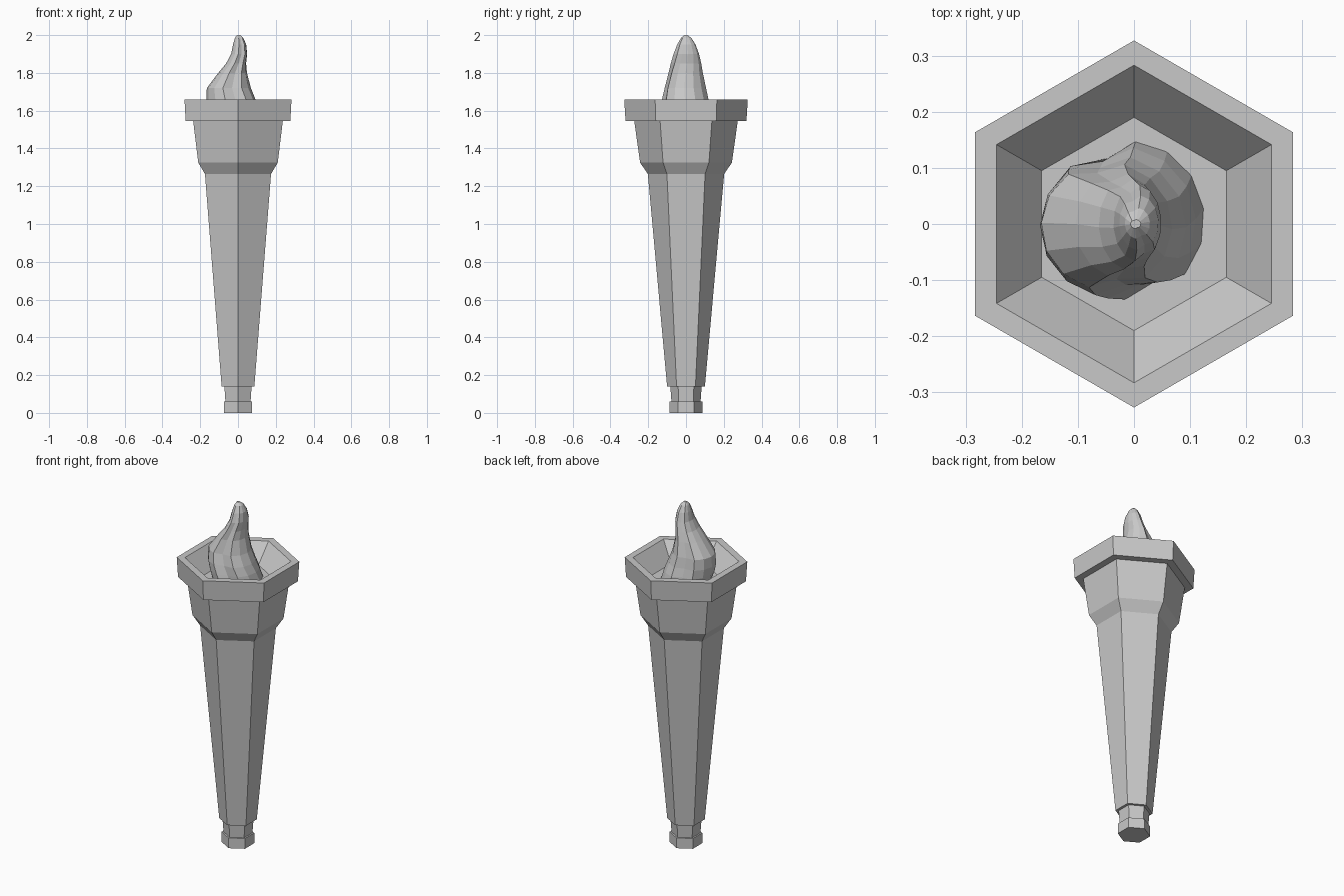
import bpy, bmesh, math

cube = bpy.data.objects.get("Cube")
if cube:
    bpy.data.objects.remove(cube)

grey = bpy.data.materials.new("stone_grey")
grey.use_nodes = True
colour = (0.58, 0.58, 0.58, 1)
grey.diffuse_color = colour
grey.node_tree.nodes["Principled BSDF"].inputs["Base Color"].default_value = colour


def loft(name, rings):
    """Skin a stack of equal-sized point rings and cap both ends."""
    bm = bmesh.new()
    loops = [[bm.verts.new(p) for p in ring] for ring in rings]
    n = len(loops[0])
    for low, high in zip(loops, loops[1:]):
        for i in range(n):
            j = (i + 1) % n
            bm.faces.new((low[i], low[j], high[j], high[i]))
    bm.faces.new(loops[0][::-1])
    bm.faces.new(loops[-1])
    bmesh.ops.recalc_face_normals(bm, faces=bm.faces)
    mesh = bpy.data.meshes.new(name)
    bm.to_mesh(mesh)
    bm.free()
    mesh.materials.append(grey)
    obj = bpy.data.objects.new(name, mesh)
    bpy.context.collection.objects.link(obj)
    return obj


def hexagon(radius, z):
    angles = [math.radians(90 + 60 * i) for i in range(6)]
    return [(radius * math.cos(a), radius * math.sin(a), z) for a in angles]


def hex_part(name, profile):
    return loft(name, [hexagon(r, z) for r, z in profile])


# Foot, neck and tapered handle
hex_part("foot", [(0.087, 0), (0.087, 0.06)])
hex_part("neck", [(0.077, 0.06), (0.083, 0.14)])
hex_part("handle", [(0.1, 0.14), (0.202, 1.265), (0.243, 1.325), (0.274, 1.545)])

# Rim with a sloped bowl; the last ring is capped as the bowl floor
hex_part("rim", [(0.32, 1.545), (0.327, 1.66), (0.283, 1.66), (0.19, 1.555)])

# Flame outline: height, left x, right x, front y, back y, twist in degrees
outline = [
    (1.55, -0.135, 0.124, -0.132, 0.145, 10),
    (1.61, -0.155, 0.108, -0.132, 0.135, 4),
    (1.66, -0.165, 0.09, -0.128, 0.12, 0),
    (1.72, -0.163, 0.066, -0.115, 0.108, -2),
    (1.80, -0.103, 0.046, -0.093, 0.09, 0),
    (1.85, -0.062, 0.042, -0.08, 0.08, 5),
    (1.90, -0.036, 0.048, -0.065, 0.068, 8),
    (1.95, -0.026, 0.043, -0.046, 0.05, 8),
    (1.985, -0.016, 0.028, -0.026, 0.028, 8),
    (2.0, -0.006, 0.012, -0.008, 0.008, 8),
]
SIDES = 14


def flame_ring(z, left, right, front, back, twist):
    ring = []
    for i in range(SIDES):
        a = math.radians(102 + twist + 360 * i / SIDES)
        # Two opposite creases split the flame into swirling lobes
        k = 0.86 if i % (SIDES // 2) == 0 else 1.02
        x = (left + right) / 2 + k * (right - left) / 2 * math.cos(a)
        y = (front + back) / 2 + k * (back - front) / 2 * math.sin(a)
        ring.append((x, y, z))
    return ring


loft("flame", [flame_ring(*row) for row in outline])
